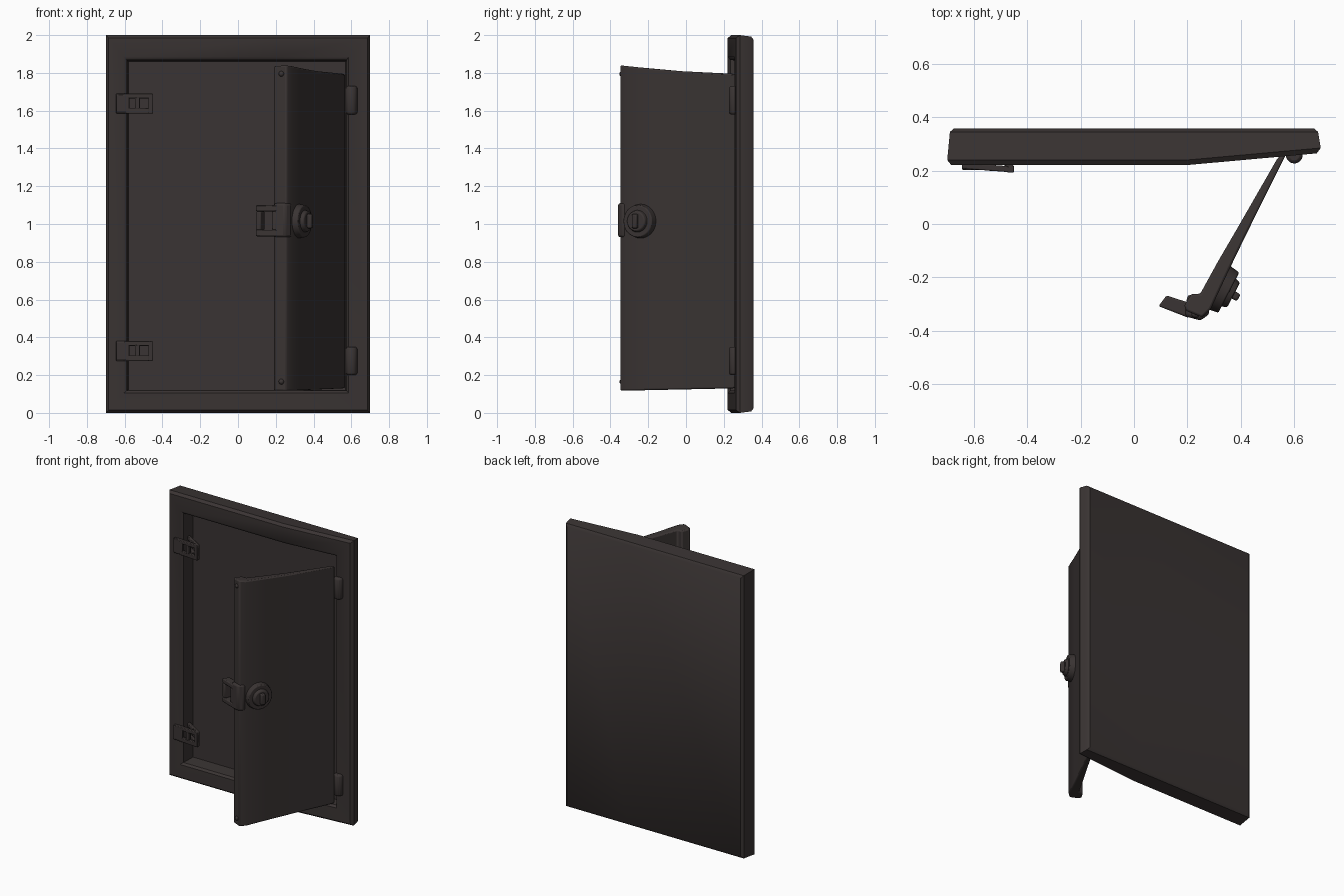
import bpy, bmesh, math
from mathutils import Vector, Matrix

cube = bpy.data.objects.get("Cube")
if cube:
    bpy.data.objects.remove(cube, do_unlink=True)

# Single dark painted steel
steel = bpy.data.materials.new("dark_steel")
steel.use_nodes = True
COLOR = (0.042, 0.034, 0.033, 1)
steel.diffuse_color = COLOR
bsdf = steel.node_tree.nodes["Principled BSDF"]
bsdf.inputs["Base Color"].default_value = COLOR
bsdf.inputs["Roughness"].default_value = 0.7


def finish(name, bm, bevel=0.0):
    bmesh.ops.recalc_face_normals(bm, faces=bm.faces)
    mesh = bpy.data.meshes.new(name)
    bm.to_mesh(mesh)
    bm.free()
    mesh.materials.append(steel)
    ob = bpy.data.objects.new(name, mesh)
    bpy.context.collection.objects.link(ob)
    bpy.ops.object.select_all(action='DESELECT')
    ob.select_set(True)
    bpy.context.view_layer.objects.active = ob
    bpy.ops.object.shade_smooth_by_angle(angle=math.radians(40))
    if bevel:
        mod = ob.modifiers.new("soft_edges", 'BEVEL')
        mod.width, mod.segments, mod.limit_method = bevel, 2, 'ANGLE'
    return ob


def add_prism(bm, plan, z0, z1):
    """Extrude a plan outline between two heights."""
    low = [bm.verts.new((x, y, z0)) for x, y in plan]
    high = [bm.verts.new((x, y, z1)) for x, y in plan]
    bm.faces.new(low)
    bm.faces.new(high)
    for i in range(len(plan)):
        j = (i + 1) % len(plan)
        bm.faces.new((low[i], low[j], high[j], high[i]))


def prisms(name, parts, bevel=0.006):
    bm = bmesh.new()
    for plan, z0, z1 in parts:
        add_prism(bm, plan, z0, z1)
    return finish(name, bm, bevel)


def box(x0, x1, y0, y1):
    return [(x0, y0), (x1, y0), (x1, y1), (x0, y1)]


# Cabinet: rectangular rings from the back, round the rim, into the recess
bm = bmesh.new()
rings = []
for left, right, bottom, top, y in (
        (-.675, .675, .025, 1.975, .358), (-.69, .69, .008, 1.992, .345),
        (-.70, .70, 0, 2, .24), (-.685, .685, .015, 1.985, .221),
        (-.605, .585, .105, 1.885, .221), (-.588, .575, .118, 1.868, .235),
        (-.58, .57, .122, 1.86, .33)):
    rings.append([bm.verts.new((x, y, z)) for x, z in
                  ((left, bottom), (right, bottom), (right, top), (left, top))])
for a, b in zip(rings, rings[1:]):
    for i in range(4):
        j = (i + 1) % 4
        bm.faces.new((a[i], a[j], b[j], b[i]))
bm.faces.new(rings[0])
bm.faces.new(rings[-1])
# Front rim slopes back towards the hinge side
bmesh.ops.bisect_plane(bm, geom=bm.verts[:] + bm.edges[:] + bm.faces[:],
                       plane_co=(.2, 0, 0), plane_no=(1, 0, 0))
for v in bm.verts:
    if v.co.y < .3 and v.co.x > .2:
        v.co.y += (v.co.x - .2) * .09
finish("cabinet_body", bm)

# Open door: thin panel with a folded free edge, a little taller at that edge
plan = [(.57, .262), (.425, -.03), (.35, -.185), (.287, -.32), (.255, -.35),
        (.195, -.325), (.188, -.305), (.215, -.262), (.248, -.262),
        (.315, -.14), (.385, -.02), (.54, .25)]
bm = bmesh.new()
add_prism(bm, plan, 0, 1)
for v in bm.verts:
    t = max(0, (.25 - v.co.y) / .6)
    v.co.z = 1.795 + .045 * t ** 1.5 if v.co.z > .5 else .13 - .013 * t
finish("door", bm, .008)

# Door edge rivets
for label, z in (("lower", .165), ("upper", 1.795)):
    bm = bmesh.new()
    bmesh.ops.create_uvsphere(bm, u_segments=12, v_segments=6, radius=.015,
                              matrix=Matrix.Translation((.23, -.338, z)))
    finish(label + "_rivet", bm)

# Latch: mounting block and an open square loop beyond the door edge
prisms("latch_block", [
    ([(.19, -.345), (.25, -.362), (.285, -.335), (.265, -.27), (.2, -.265)], .93, 1.11)], .012)
loop = [(.092, -.308), (.122, -.268), (.215, -.298), (.235, -.345), (.2, -.35)]
prisms("latch_loop", [
    (loop, .935, .968), (loop, 1.067, 1.1),
    ([(.092, -.308), (.122, -.268), (.143, -.275), (.12, -.319)], .968, 1.067),
    ([(.178, -.342), (.19, -.29), (.215, -.298), (.205, -.35)], .968, 1.067)])

# Round lock on the outer face of the door
normal = Vector((.888, -.46, 0))
spin = normal.to_track_quat('Z', 'Y').to_matrix().to_4x4()
base = Matrix.Translation((.322, -.24, 1.015)) @ spin


def dial(name, r1, r2, depth, out):
    bm = bmesh.new()
    bmesh.ops.create_cone(bm, cap_ends=True, segments=24, radius1=r1, radius2=r2, depth=depth,
                          matrix=base @ Matrix.Translation((0, 0, out)))
    return finish(name, bm, .005)


dial("lock_plate", .092, .085, .045, .015)
dial("lock_hub", .06, .052, .025, .045)
bm = bmesh.new()
bmesh.ops.create_cube(bm, size=1, matrix=base @ Matrix.Translation((0, 0, .06))
                      @ Matrix.Diagonal((.03, .075, .04, 1)))
finish("lock_grip", bm, .008)

# Hinges on the right rim, catches on the left rim
for label, z in (("lower", .275), ("upper", 1.655)):
    barrel = [(.572, .275), (.568, .25), (.585, .228), (.612, .226), (.632, .245), (.632, .275)]
    prisms(label + "_hinge", [(barrel, z - .075, z + .075)], .018)
for label, z in (("lower", .33), ("upper", 1.64)):
    strap = [(-.645, .23), (-.645, .208), (-.45, .193), (-.45, .215)]
    brace = [(-.45, .2), (-.45, .218), (-.585, .30), (-.585, .275)]
    prisms(label + "_catch", [
        (strap, z - .055, z - .025), (strap, z + .025, z + .05),
        (box(-.475, -.45, .193, .216), z - .055, z + .05),
        (box(-.545, -.52, .199, .222), z - .03, z + .03),
        (box(-.645, -.575, .203, .225), z - .05, z + .045),
        (brace, z - .055, z - .025), (brace, z + .025, z + .05)], .004)
